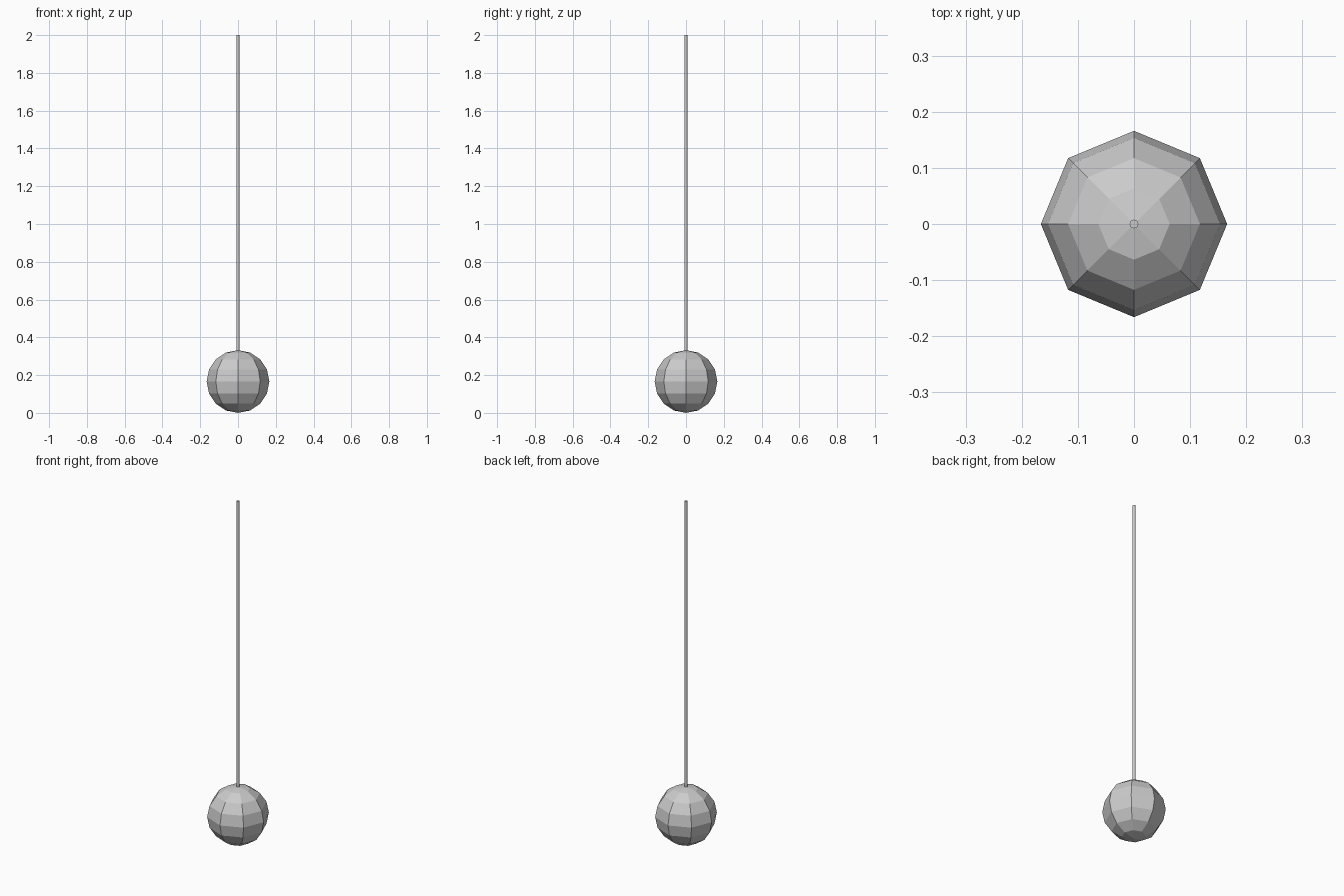
import bpy

if "Cube" in bpy.data.objects:
    bpy.data.objects.remove(bpy.data.objects["Cube"])

R = 0.166      # ball radius
ROD_R = 0.0078
TOP = 2.0

# Low-poly ball at the bottom, flat shaded
bpy.ops.mesh.primitive_uv_sphere_add(segments=8, ring_count=8, radius=R,
                                     location=(0, 0, R))
bpy.context.object.name = "ball"

# Thin rod rising from inside the ball
start = 2 * R - 0.02
bpy.ops.mesh.primitive_cylinder_add(vertices=16, radius=ROD_R, depth=TOP - start,
                                    location=(0, 0, (TOP + start) / 2))
bpy.context.object.name = "rod"
bpy.ops.object.shade_smooth_by_angle()
